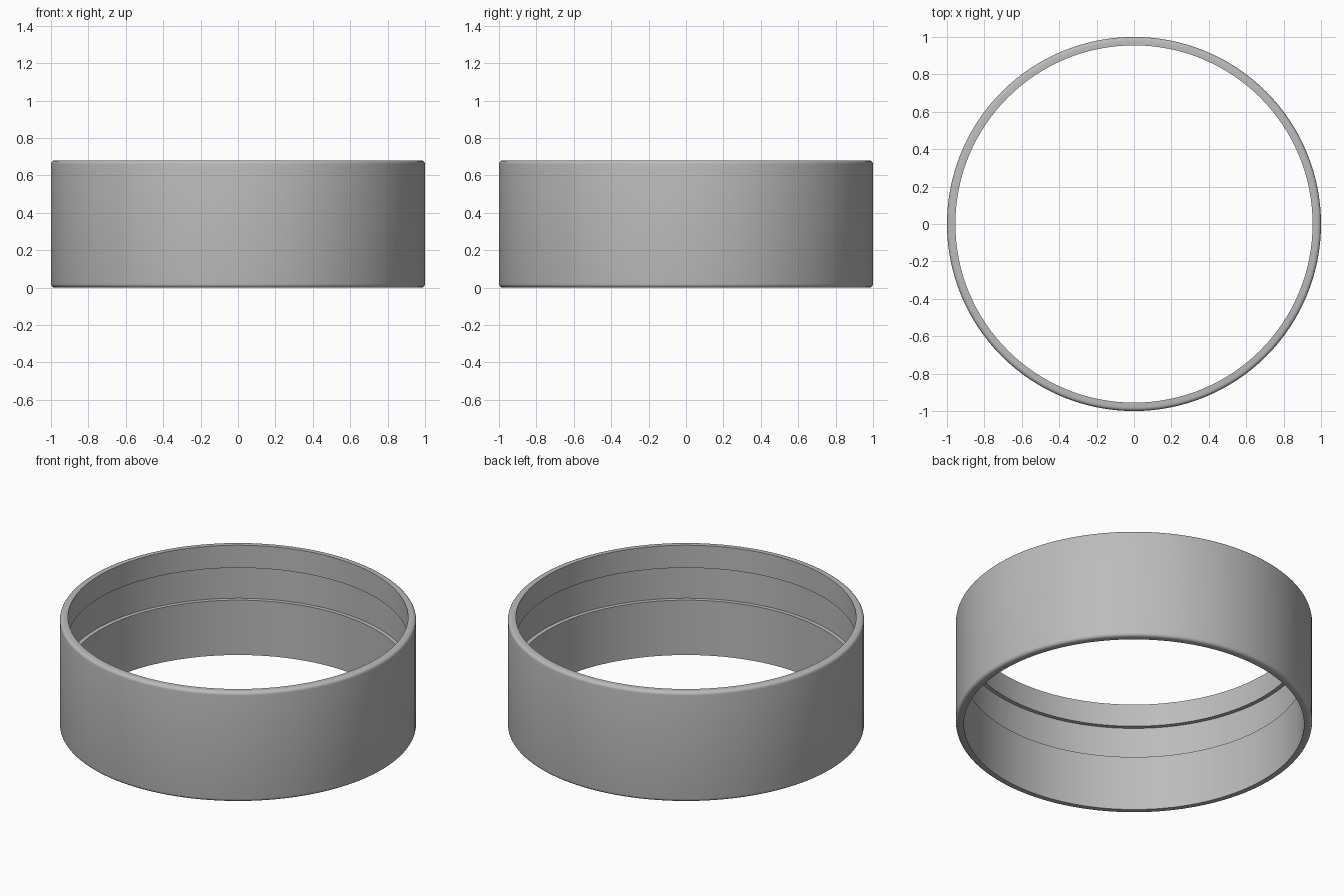
import bpy, bmesh, math

cube = bpy.data.objects.get("Cube")
if cube:
    bpy.data.objects.remove(cube)

SEGMENTS = 128
HEIGHT = 0.68
OUTER, INNER, GROOVE = 1.0, 0.955, 0.98
GROOVE_LOW, GROOVE_HIGH = 0.34, 0.54
FILLET, STEPS = 0.02, 5

# Plain grey material
grey = bpy.data.materials.new("plain_grey")
grey.use_nodes = True
colour = (0.5, 0.5, 0.5, 1)
grey.diffuse_color = colour
grey.node_tree.nodes["Principled BSDF"].inputs["Base Color"].default_value = colour


def fillet(centre_z, start):
    """Quarter round on the outer edge, as (radius, height) points."""
    angles = [math.radians(start + 90 * i / STEPS) for i in range(STEPS + 1)]
    return [(OUTER - FILLET + FILLET * math.cos(a),
             centre_z + FILLET * math.sin(a)) for a in angles]


# Wall section: rounded outside, recessed band inside
profile = fillet(FILLET, -90) + fillet(HEIGHT - FILLET, 0) + [
    (INNER, HEIGHT), (INNER, GROOVE_HIGH), (GROOVE, GROOVE_HIGH),
    (GROOVE, GROOVE_LOW), (INNER, GROOVE_LOW), (INNER, 0)]

# Ring: the section turned about the vertical axis
bm = bmesh.new()
rings = []
for s in range(SEGMENTS):
    a = math.tau * s / SEGMENTS
    rings.append([bm.verts.new((r * math.cos(a), r * math.sin(a), z)) for r, z in profile])
for s, ring in enumerate(rings):
    following = rings[(s + 1) % SEGMENTS]
    for i in range(len(profile)):
        j = (i + 1) % len(profile)
        bm.faces.new((ring[i], following[i], following[j], ring[j]))
bmesh.ops.recalc_face_normals(bm, faces=bm.faces)

mesh = bpy.data.meshes.new("ring_band")
bm.to_mesh(mesh)
bm.free()
mesh.materials.append(grey)
band = bpy.data.objects.new("ring_band", mesh)
bpy.context.collection.objects.link(band)
bpy.context.view_layer.objects.active = band
band.select_set(True)
bpy.ops.object.shade_smooth_by_angle(angle=math.radians(30))
